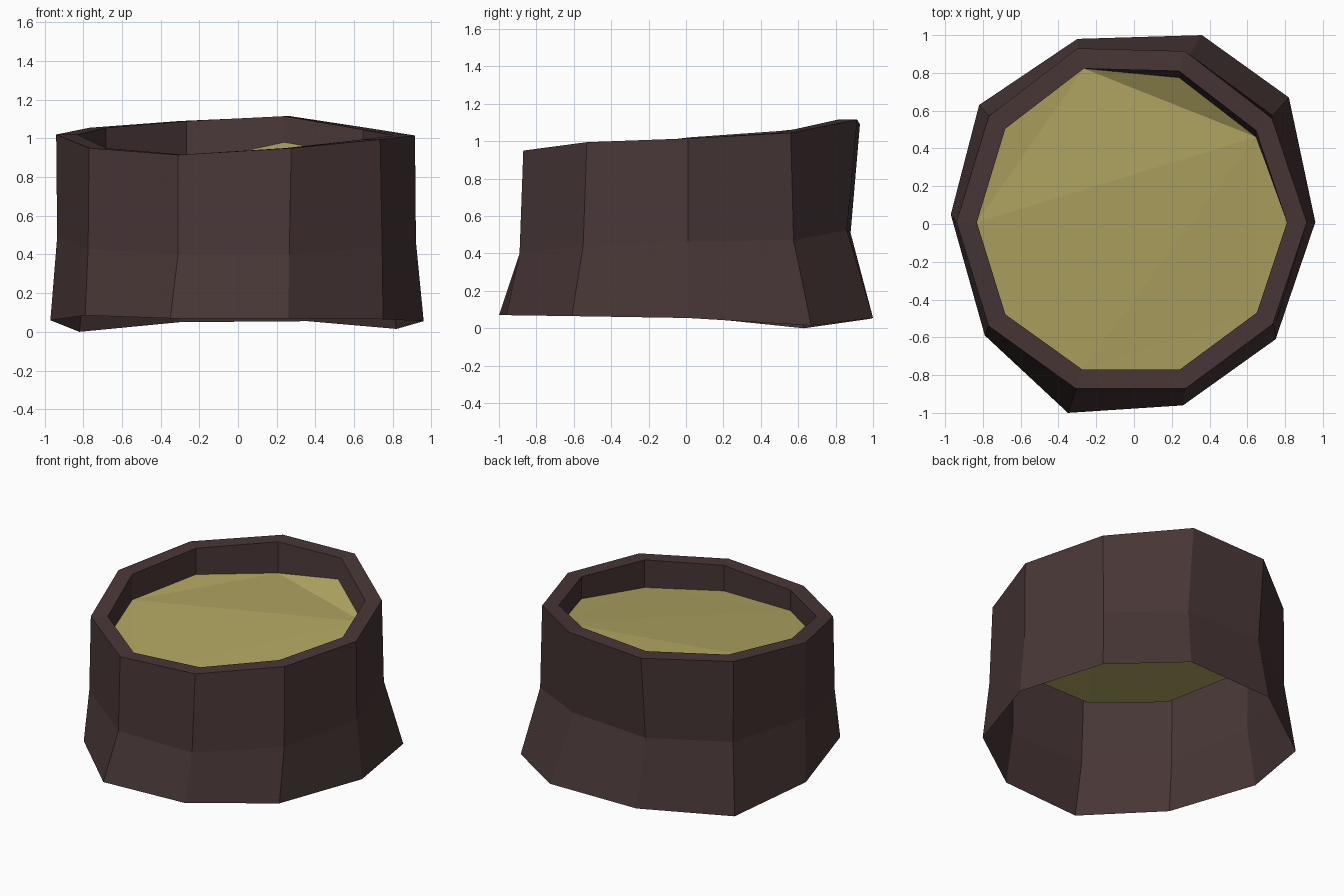
import bpy

N = 10  # sides, counter-clockwise starting at +x

# Bark rings from the flared foot to the slanted rim
foot = [(.96, .01, .055), (.82, .67, .015), (.36, 1.0, .055), (-.30, .98, .05), (-.82, .63, 0),
        (-.97, .05, .06), (-.79, -.59, .085), (-.35, -1.0, .07), (.26, -.96, .07), (.75, -.61, .065)]
waist = [(.92, .01, .465), (.735, .575, .47), (.27, .86, .525), (-.30, .88, .51), (-.77, .575, .49),
         (-.935, .01, .49), (-.775, -.55, .43), (-.31, -.89, .40), (.265, -.89, .40), (.745, -.55, .44)]
rim = [(.915, .01, 1.015), (.73, .56, 1.045), (.27, .915, 1.115), (-.30, .93, 1.09), (-.77, .57, 1.055),
       (-.94, .01, 1.02), (-.77, -.54, .95), (-.31, -.87, .915), (.275, -.87, .95), (.735, -.53, .995)]

# Inner lip of the bark, and the recessed edge of the sawn wood
lip = [(x * .885, y * .885, z) for x, y, z in rim]
wood_z = [.86, .91, .98, .87, .87, .84, .80, .77, .77, .80]
wood = [(x, y - (.035 if i in (1, 2) else 0), wood_z[i]) for i, (x, y, _) in enumerate(lip)]


def make_part(name, verts, faces, color):
    mesh = bpy.data.meshes.new(name)
    mesh.from_pydata(verts, [], faces)
    mat = bpy.data.materials.new(name + "_color")
    mat.diffuse_color = color
    mesh.materials.append(mat)
    obj = bpy.data.objects.new(name, mesh)
    bpy.context.collection.objects.link(obj)
    return obj


# Bark shell, open underneath
rings = [foot, waist, rim, lip, wood]
shell = [(r * N + i, r * N + (i + 1) % N, (r + 1) * N + (i + 1) % N, (r + 1) * N + i)
         for r in range(len(rings) - 1) for i in range(N)]
make_part("bark", sum(rings, []), shell, (.066, .038, .038, 1))

# Sawn wood: corner triangles around a central pentagon
corners = [(i - 1, i, (i + 1) % N) for i in range(2, N, 2)] + [(9, 0, 1)]
middle = [(1, 3, 5), (1, 5, 7), (1, 7, 9)]
make_part("sawn_wood", wood, corners + middle, (.43, .37, .12, 1))
